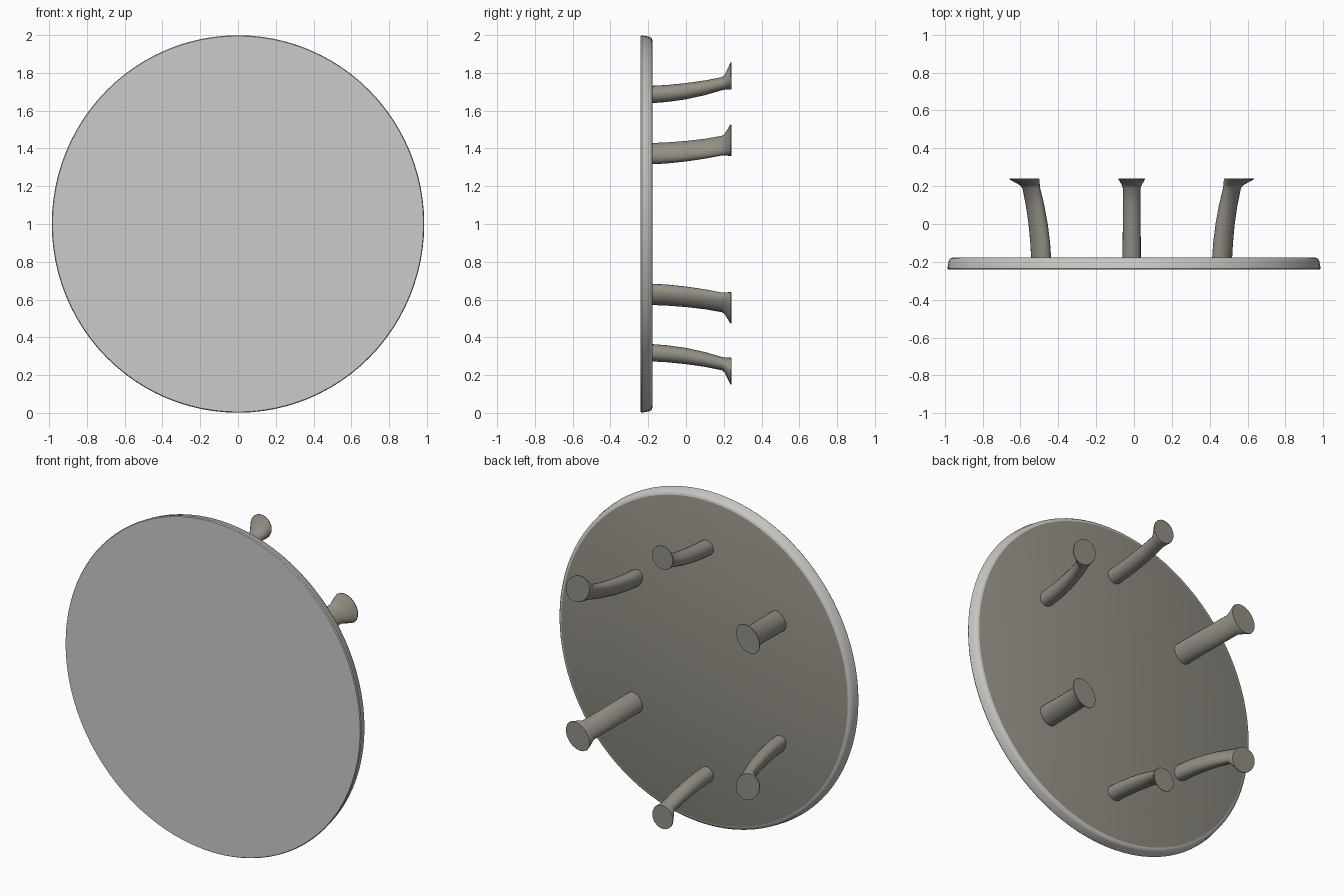
import bpy, bmesh
from math import sin, cos, pi, radians

if "Cube" in bpy.data.objects:
    bpy.data.objects.remove(bpy.data.objects["Cube"])


def material(name, color):
    mat = bpy.data.materials.new(name)
    mat.diffuse_color = (*color, 1)
    mat.use_nodes = True
    mat.node_tree.nodes["Principled BSDF"].inputs["Base Color"].default_value = mat.diffuse_color
    return mat


face_grey = material("face_grey", (0.73, 0.73, 0.73))
rim_grey = material("rim_grey", (0.58, 0.57, 0.54))
dark_wood = material("dark_wood", (0.29, 0.275, 0.235))


def loft(name, rings, mats):
    """Skin closed rings and cap both ends; mats = start cap, sides, end cap."""
    bm = bmesh.new()
    loops = [[bm.verts.new(p) for p in ring] for ring in rings]
    n = len(loops[0])
    for a, b in zip(loops, loops[1:]):
        for i in range(n):
            j = (i + 1) % n
            bm.faces.new((a[i], a[j], b[j], b[i])).material_index = 1
    bm.faces.new(loops[0]).material_index = 0
    bm.faces.new(loops[-1]).material_index = 2
    bmesh.ops.recalc_face_normals(bm, faces=bm.faces)
    mesh = bpy.data.meshes.new(name)
    bm.to_mesh(mesh)
    bm.free()
    for mat in mats:
        mesh.materials.append(mat)
    ob = bpy.data.objects.new(name, mesh)
    bpy.context.collection.objects.link(ob)
    bpy.ops.object.select_all(action='DESELECT')
    ob.select_set(True)
    bpy.context.view_layer.objects.active = ob
    bpy.ops.object.shade_smooth_by_angle(angle=radians(35))
    return ob


def ellipse_ring(x, y, z, out, tan, angle, n):
    """Ellipse in the xz plane, its first axis pointing along angle."""
    c, s = cos(angle), sin(angle)
    ring = []
    for i in range(n):
        u, v = out * cos(2 * pi * i / n), tan * sin(2 * pi * i / n)
        ring.append((x + u * c - v * s, y, z + u * s + v * c))
    return ring


# Round top board: slightly tapered toward the back, with a softened rim
board_profile = [(-0.24, 0.982), (-0.234, 0.986), (-0.192, 0.978),
                 (-0.182, 0.970), (-0.177, 0.955)]
loft("round_board", [ellipse_ring(0, y, 1, r, r + 0.013, 0, 96)
                     for y, r in board_profile],
     (face_grey, rim_grey, dark_wood))

# Curved legs, splaying outward and ending in a flared flat foot
# (y, outward shift, outward radius, sideways radius)
leg_profile = [(-0.19, 0.0, 0.046, 0.048), (-0.10, 0.006, 0.045, 0.048),
               (0.0, 0.018, 0.043, 0.047), (0.10, 0.036, 0.039, 0.047),
               (0.19, 0.058, 0.035, 0.047), (0.205, 0.066, 0.040, 0.052),
               (0.236, 0.098, 0.072, 0.070), (0.24, 0.099, 0.071, 0.069)]


def leg(name, x, z, angle, spread, width):
    c, s = cos(angle), sin(angle)
    loft(name, [ellipse_ring(x + d * spread * c, y, z + d * spread * s,
                             out, tan * width, angle, 20)
                for y, d, out, tan in leg_profile], [dark_wood] * 3)


for side, sign in (("upper", 1), ("lower", -1)):
    leg(f"{side}_middle_leg", -0.012, 1.002 + sign * 0.683,
        sign * radians(90), 1.0, 1.0)
    for hand, x, angle in (("right", 0.465, 39), ("left", -0.49, 141)):
        leg(f"{side}_{hand}_leg", x, 1.0 + sign * 0.372,
            sign * radians(angle), 1.17, 1.3)
